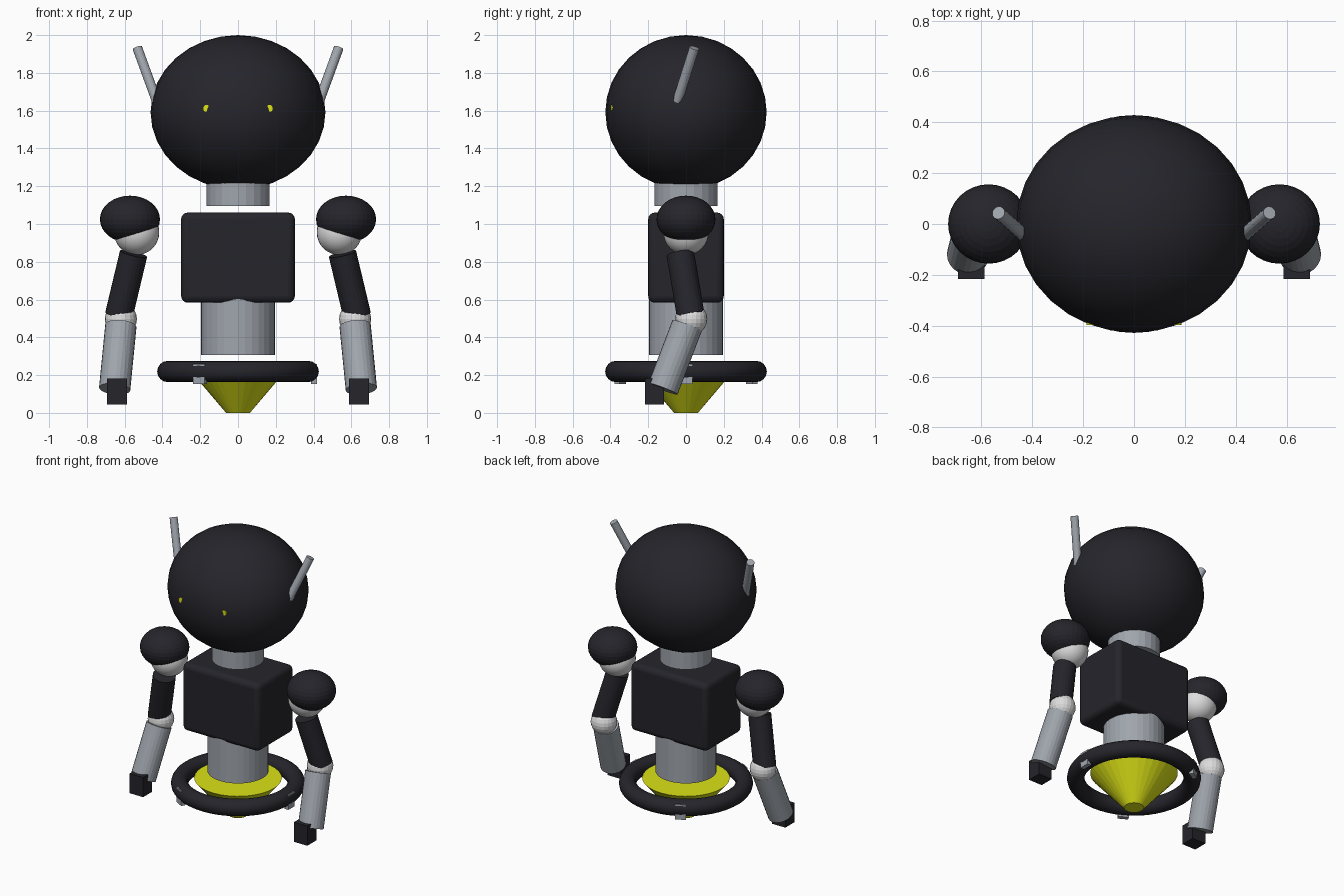
import bpy, math
from mathutils import Vector

if "Cube" in bpy.data.objects:
    bpy.data.objects.remove(bpy.data.objects["Cube"])


def material(name, r, g, b):
    m = bpy.data.materials.new(name)
    m.diffuse_color = (r, g, b, 1)
    m.use_nodes = True
    m.node_tree.nodes["Principled BSDF"].inputs["Base Color"].default_value = m.diffuse_color
    return m


DARK = material("charcoal", 0.018, 0.018, 0.024)
GREY = material("steel grey", 0.35, 0.38, 0.42)
WHITE = material("joint white", 0.72, 0.72, 0.72)
YELLOW = material("yellow", 0.72, 0.77, 0.008)


def finish(name, mat, smooth=False):
    ob = bpy.context.object
    ob.name = name
    ob.data.materials.append(mat)
    if smooth:
        bpy.ops.object.shade_smooth_by_angle(angle=math.radians(35))
    return ob


def ball(name, mat, loc, radii, seg=32, rings=16, smooth=True):
    bpy.ops.mesh.primitive_uv_sphere_add(segments=seg, ring_count=rings, location=loc)
    bpy.context.object.scale = radii
    return finish(name, mat, smooth)


def rod(name, mat, a, b, r1, r2=None, sides=24):
    """Straight cylinder or cone running from point a to point b."""
    a, b = Vector(a), Vector(b)
    bpy.ops.mesh.primitive_cone_add(
        vertices=sides, radius1=r1, radius2=r1 if r2 is None else r2,
        depth=(b - a).length, location=(a + b) / 2)
    bpy.context.object.rotation_euler = (b - a).to_track_quat('Z', 'Y').to_euler()
    return finish(name, mat)


def box(name, mat, loc, size, angle=0):
    bpy.ops.mesh.primitive_cube_add(size=1, location=loc, rotation=(0, 0, angle))
    ob = finish(name, mat)
    ob.scale = size
    bpy.ops.object.transform_apply(location=False, rotation=False, scale=True)
    return ob


# Head and neck
ball("head", DARK, (0, 0, 1.592), (0.463, 0.427, 0.408))
rod("neck", GREY, (0, 0, 1.095), (0, 0, 1.30), 0.168)

# Rounded torso and waist column
torso = box("torso", DARK, (0, 0, 0.822), (0.602, 0.40, 0.477))
bevel = torso.modifiers.new("rounding", 'BEVEL')
bevel.width, bevel.segments = 0.035, 4
bpy.ops.object.shade_smooth_by_angle(angle=math.radians(35))
rod("waist", GREY, (0, 0, 0.306), (0, 0, 0.62), 0.196, sides=32)

# Thruster cone inside a floating ring
rod("thruster_cone", YELLOW, (0, 0, 0), (0, 0, 0.255), 0.063, 0.28, sides=32)
bpy.ops.mesh.primitive_torus_add(major_radius=0.372, minor_radius=0.056,
                                 major_segments=48, minor_segments=16,
                                 location=(0, 0, 0.219))
finish("ring", DARK, True)
for i in range(3):
    a = i * math.tau / 3
    box("ring_clip", GREY, (0.402 * math.cos(a), 0.402 * math.sin(a), 0.206),
        (0.03, 0.07, 0.106), a)

# Paired parts
for s, side in ((1, "right"), (-1, "left")):
    # Eye disc, half sunk into the face
    rod(side + "_eye", YELLOW, (s * 0.167, -0.36, 1.612), (s * 0.167, -0.397, 1.612), 0.019, sides=16)
    rod(side + "_antenna", GREY, (s * 0.43, -0.046, 1.65), (s * 0.533, 0.044, 1.932), 0.026, sides=16)
    # Shoulder
    ball(side + "_shoulder_cap", DARK, (s * 0.572, 0, 1.025), (0.159, 0.156, 0.125), smooth=False)
    ball(side + "_shoulder_joint", WHITE, (s * 0.537, 0, 0.956), (0.12, 0.12, 0.12))
    # Arm
    rod(side + "_upper_arm", DARK, (s * 0.553, -0.03, 0.842), (s * 0.631, 0.025, 0.515), 0.074)
    ball(side + "_elbow", WHITE, (s * 0.62, 0.028, 0.497), (0.085, 0.085, 0.085), 20, 12, False)
    rod(side + "_forearm", GREY, (s * 0.62, 0.006, 0.462), (s * 0.653, -0.122, 0.127), 0.083)
    box(side + "_hand", DARK, (s * 0.64, -0.167, 0.113), (0.105, 0.1, 0.138))
